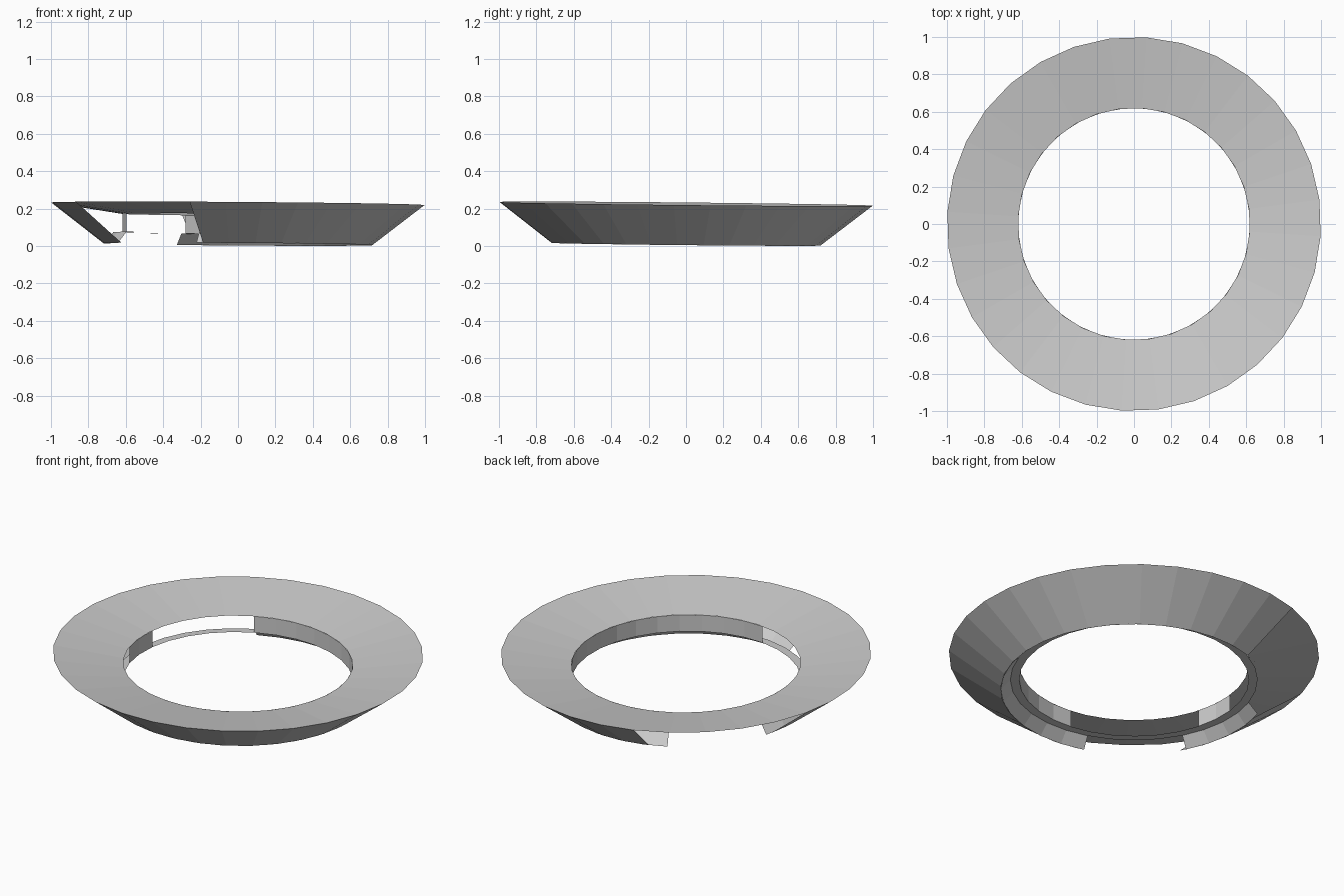
import bpy
import bmesh
from math import sin, cos, radians

if "Cube" in bpy.data.objects:
    bpy.data.objects.remove(bpy.data.objects["Cube"])

SIDES = 32
STEP = 360 / SIDES


def band(name, lower, upper, phase, arcs):
    """Faceted strip between two (radius, height) rings, only over the given arcs."""
    bm = bmesh.new()

    def point(ring, k):
        a = radians(phase + k * STEP)
        x, y = ring[0] * cos(a), ring[0] * sin(a)
        # the whole ring leans slightly down towards the back right
        return bm.verts.new((x, y, ring[1] - 0.007 * x - 0.01 * y))

    for first, count in arcs:
        pairs = [(point(lower, first + i), point(upper, first + i))
                 for i in range(count + 1)]
        for (a, b), (c, d) in zip(pairs, pairs[1:]):
            bm.faces.new((a, c, d, b))
    bmesh.ops.remove_doubles(bm, verts=bm.verts, dist=1e-5)
    mesh = bpy.data.meshes.new(name)
    bm.to_mesh(mesh)
    bm.free()
    obj = bpy.data.objects.new(name, mesh)
    bpy.context.collection.objects.link(obj)
    return obj


FULL = [(0, SIDES)]
OUTER = (1.0, 0.226)
BASE = (0.72, 0.010)
RIM = (0.62, 0.168)
LEDGE_OUT = (0.668, 0.07)
LEDGE_IN = (0.62, 0.07)

# Shallow dished top, sloping down to the centre hole
band("dished_top", OUTER, RIM, 7.5, FULL)

# Sloping outer wall with two openings on the left side
band("outer_wall", BASE, OUTER, 7.5, [(22, 19), (14, 4)])

# Inward-turned lip at the foot, interrupted at the openings
band("foot_lip", LEDGE_OUT, BASE, 4.5, [(22, 20), (14, 4)])

# Narrow flat ledge running all the way round
band("lower_ledge", LEDGE_IN, LEDGE_OUT, 4.5, FULL)

# Upright inner wall with wider openings on the left side
band("inner_wall", RIM, LEDGE_IN, 4.5, [(23, 19), (15, 2)])
